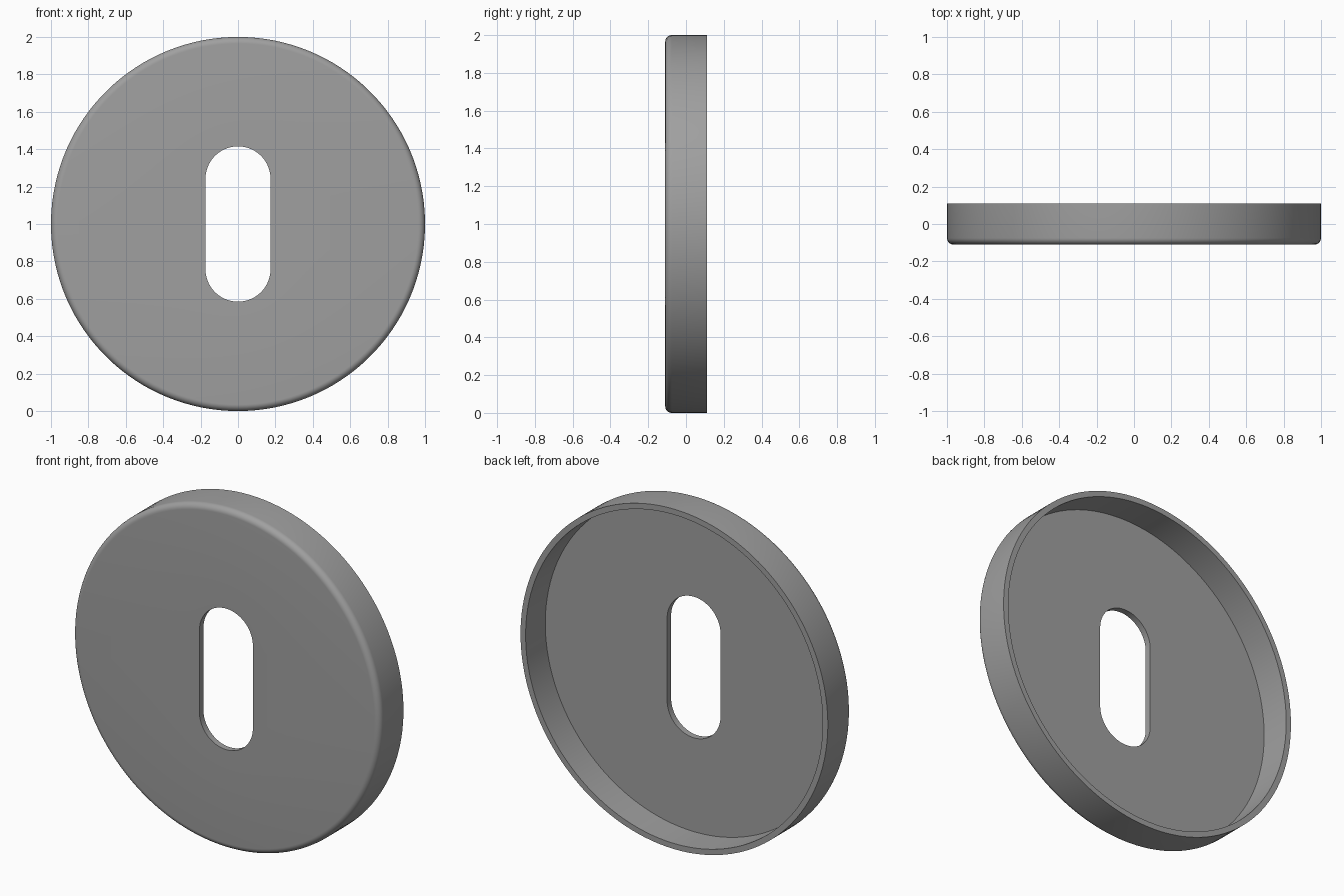
import bpy, bmesh
from math import sin, cos, pi

if "Cube" in bpy.data.objects:
    bpy.data.objects.remove(bpy.data.objects["Cube"])

HALF = 64                      # segments in each slot end
N = 2 * (HALF + 1)             # vertices in every ring
Y0, Y1 = -0.11, 0.11           # front and back
FLOOR, WALL, FILLET = 0.037, 0.033, 0.035

bm = bmesh.new()


def circle(r, y):
    return [bm.verts.new((r * cos((i + .5) * 2 * pi / N), y,
                          1 + r * sin((i + .5) * 2 * pi / N))) for i in range(N)]


def slot(y, r=0.174, h=0.241):
    pts = []
    for start, dz in ((0, h), (pi, -h)):
        for i in range(HALF + 1):
            t = start + pi * i / HALF
            pts.append(bm.verts.new((r * cos(t), y, 1 + dz + r * sin(t))))
    return pts


# Section: slot front, rounded front edge, rear rim, recess, slot back
rings = [slot(Y0)]
for k in range(9):
    a = pi / 2 * k / 8
    rings.append(circle(1 - FILLET + FILLET * sin(a), Y0 + FILLET - FILLET * cos(a)))
rings += [circle(1, Y1), circle(1 - WALL, Y1),
          circle(1 - WALL, Y0 + FLOOR), slot(Y0 + FLOOR)]

for a, b in zip(rings, rings[1:] + rings[:1]):
    for i in range(N):
        j = (i + 1) % N
        bm.faces.new((a[i], a[j], b[j], b[i]))
bmesh.ops.recalc_face_normals(bm, faces=bm.faces)

mesh = bpy.data.meshes.new("cover_plate")
bm.to_mesh(mesh)
bm.free()
plate = bpy.data.objects.new("cover_plate", mesh)
bpy.context.collection.objects.link(plate)

# Plain grey metal
grey = bpy.data.materials.new("grey metal")
grey.diffuse_color = (0.35, 0.35, 0.35, 1)
grey.use_nodes = True
grey.node_tree.nodes["Principled BSDF"].inputs["Base Color"].default_value = grey.diffuse_color
mesh.materials.append(grey)

bpy.context.view_layer.objects.active = plate
plate.select_set(True)
bpy.ops.object.shade_smooth_by_angle(angle=pi / 6)
